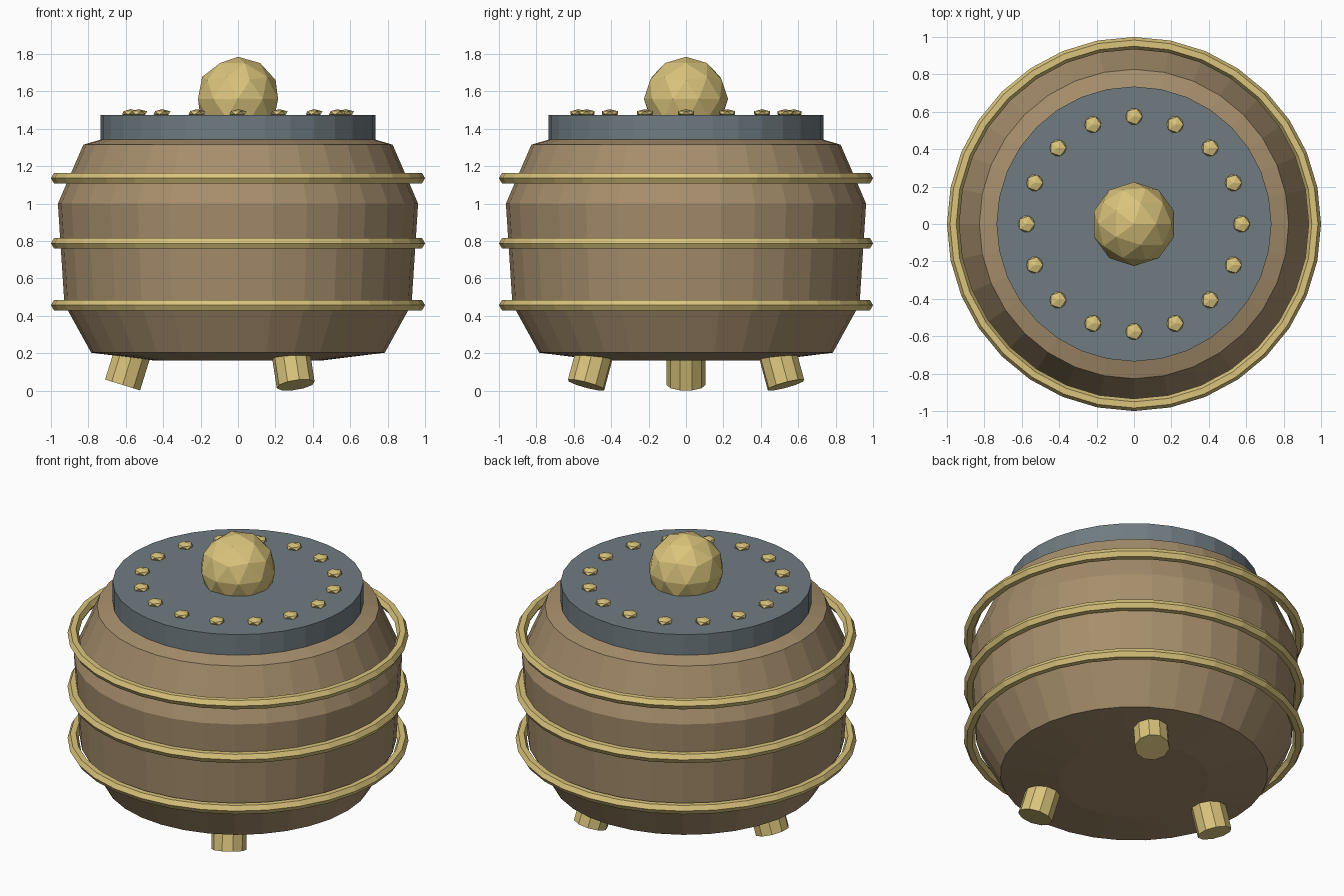
import bpy, bmesh
from math import cos, sin, pi
from mathutils import Matrix, Vector

if "Cube" in bpy.data.objects:
    bpy.data.objects.remove(bpy.data.objects["Cube"])


def material(name, rgb):
    m = bpy.data.materials.new(name)
    m.diffuse_color = (*rgb, 1)
    m.use_nodes = True
    m.node_tree.nodes["Principled BSDF"].inputs["Base Color"].default_value = m.diffuse_color
    return m


CLAY = material("clay", (0.38, 0.27, 0.15))
BRASS = material("brass", (0.70, 0.55, 0.20))
SLATE = material("slate", (0.16, 0.20, 0.22))


def finish(name, bm, mat):
    bmesh.ops.recalc_face_normals(bm, faces=bm.faces)
    me = bpy.data.meshes.new(name)
    bm.to_mesh(me)
    bm.free()
    me.materials.append(mat)
    ob = bpy.data.objects.new(name, me)
    bpy.context.collection.objects.link(ob)
    return ob


def lathe(name, profile, sides, mat, closed=False):
    """Revolve (radius, z) points; cap the ends, or join them if closed."""
    bm = bmesh.new()
    loops = [[bm.verts.new((r * cos(2 * pi * i / sides), r * sin(2 * pi * i / sides), z))
              for i in range(sides)] for r, z in profile]
    pairs = list(zip(loops, loops[1:]))
    if closed:
        pairs.append((loops[-1], loops[0]))
    else:
        bm.faces.new(loops[0])
        bm.faces.new(loops[-1])
    for a, b in pairs:
        for i in range(sides):
            j = (i + 1) % sides
            bm.faces.new((a[i], a[j], b[j], b[i]))
    return finish(name, bm, mat)


# Pot body
lathe("pot_body", [(0.44, 0.16), (0.785, 0.203), (0.928, 0.462), (0.963, 1.0),
                   (0.827, 1.315), (0.735, 1.342)], 32, CLAY)

# Lid
lathe("lid", [(0.735, 1.335), (0.735, 1.475)], 32, SLATE)

# Hoops around the body, hexagonal in section
for n, z in enumerate((0.457, 0.788, 1.136)):
    section = [(0.967 + 0.033 * cos(k * pi / 3), z + 0.033 * sin(k * pi / 3)) for k in range(6)]
    lathe(f"hoop_{n + 1}", section, 32, BRASS, closed=True)

# Lid knob
bm = bmesh.new()
bmesh.ops.create_icosphere(bm, subdivisions=2, radius=0.225,
                           matrix=Matrix.Translation((0, 0, 1.56)))
finish("lid_knob", bm, BRASS)

# Ring of flattened rivets on the lid
bm = bmesh.new()
for i in range(16):
    a = i * pi / 8
    place = Matrix.Translation((0.575 * cos(a), 0.575 * sin(a), 1.485))
    bmesh.ops.create_icosphere(bm, subdivisions=1, radius=0.05,
                               matrix=place @ Matrix.Diagonal((1, 1, 0.4, 1)))
finish("lid_rivets", bm, BRASS)

# Three splayed feet
TILT, LENGTH, RADIUS = 0.3, 0.24, 0.103
for n, a in enumerate((pi / 3, pi, -pi / 3)):
    bm = bmesh.new()
    place = (Matrix.Rotation(a, 4, 'Z')
             @ Matrix.Translation((0.617, 0, RADIUS * sin(TILT)))
             @ Matrix.Rotation(-TILT, 4, 'Y')
             @ Matrix.Translation((0, 0, LENGTH / 2)))
    bmesh.ops.create_cone(bm, cap_ends=True, segments=10, radius1=RADIUS,
                          radius2=RADIUS, depth=LENGTH, matrix=place)
    finish(f"foot_{n + 1}", bm, BRASS)
